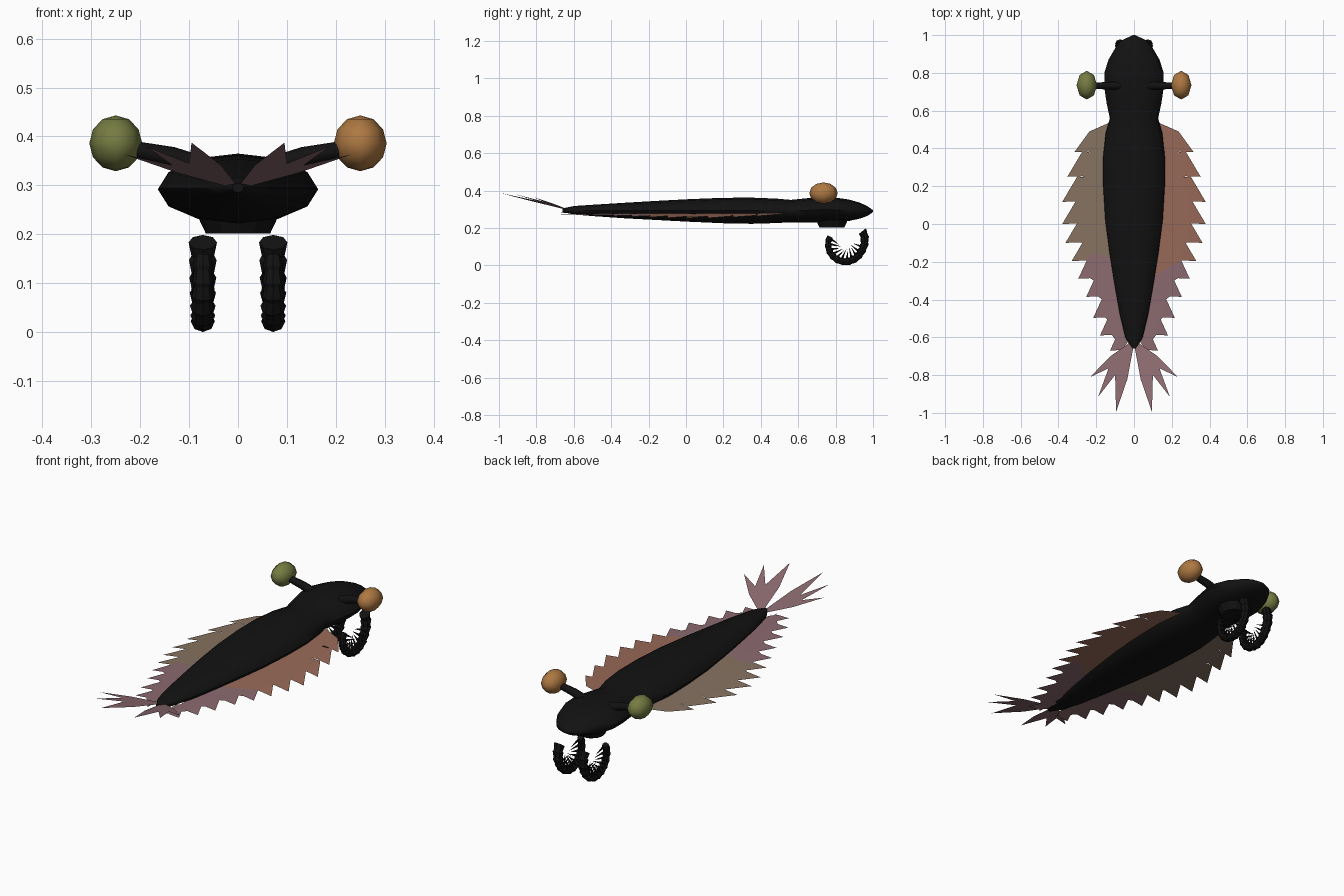
import bpy, bmesh, math
from mathutils import Vector

if "Cube" in bpy.data.objects:
    bpy.data.objects.remove(bpy.data.objects["Cube"])


def material(name, rgb):
    m = bpy.data.materials.new(name)
    m.use_nodes = True
    m.diffuse_color = (*rgb, 1)
    m.node_tree.nodes["Principled BSDF"].inputs["Base Color"].default_value = (*rgb, 1)
    return m


BLACK = material("shell black", (0.006, 0.006, 0.006))
ORANGE = material("amber orange", (0.42, 0.19, 0.055))
GREEN = material("olive green", (0.18, 0.2, 0.055))
RUST = material("rust brown", (0.32, 0.145, 0.1))
TAN = material("dull tan", (0.24, 0.17, 0.12))
MAUVE = material("dusty mauve", (0.26, 0.145, 0.16))


def build(name, bm, mats, smooth=None):
    mesh = bpy.data.meshes.new(name)
    bm.to_mesh(mesh)
    bm.free()
    ob = bpy.data.objects.new(name, mesh)
    bpy.context.collection.objects.link(ob)
    for m in mats:
        mesh.materials.append(m)
    if smooth:
        bpy.ops.object.select_all(action="DESELECT")
        ob.select_set(True)
        bpy.context.view_layer.objects.active = ob
        bpy.ops.object.shade_smooth_by_angle(angle=math.radians(smooth))
    return ob


def loft(bm, rings):
    """Skin a closed tube through equal-sized rings of points and cap its ends."""
    loops = [[bm.verts.new(p) for p in ring] for ring in rings]
    n = len(loops[0])
    for a, b in zip(loops, loops[1:]):
        for i in range(n):
            j = (i + 1) % n
            bm.faces.new((a[i], a[j], b[j], b[i]))
    bm.faces.new(loops[0])
    bm.faces.new(loops[-1][::-1])
    bmesh.ops.recalc_face_normals(bm, faces=bm.faces)


# Body: stations of (y, half width, top z, bottom z)
stations = [
    (1.0, 0.006, 0.295, 0.285), (0.97, 0.07, 0.316, 0.264), (0.93, 0.1, 0.335, 0.25),
    (0.87, 0.135, 0.352, 0.237), (0.8, 0.157, 0.362, 0.232), (0.72, 0.157, 0.365, 0.23),
    (0.64, 0.145, 0.358, 0.23), (0.56, 0.128, 0.35, 0.23), (0.48, 0.15, 0.357, 0.226),
    (0.35, 0.164, 0.362, 0.222), (0.2, 0.163, 0.361, 0.225), (0.02, 0.152, 0.354, 0.233),
    (-0.15, 0.13, 0.345, 0.242), (-0.32, 0.103, 0.335, 0.251), (-0.48, 0.075, 0.325, 0.262),
    (-0.6, 0.046, 0.317, 0.272), (-0.66, 0.012, 0.305, 0.285)]
rings = []
for y, w, top, bottom in stations:
    ring = []
    for k in range(12):
        a = k * math.tau / 12
        mid = 0.5 * (top + bottom)
        ring.append((w * math.cos(a), y, mid + 0.5 * (top - bottom) * math.sin(a)))
    rings.append(ring)
bm = bmesh.new()
loft(bm, rings)
build("body", bm, [BLACK], 60)

# Mouth disc under the head
bm = bmesh.new()
bmesh.ops.create_cone(bm, cap_ends=True, segments=12, radius1=0.066, radius2=0.085, depth=0.04)
bmesh.ops.translate(bm, verts=bm.verts, vec=(0, 0.78, 0.222))
build("mouth_disc", bm, [BLACK])


def make_eye(side, label, mat):
    bm = bmesh.new()
    bmesh.ops.create_uvsphere(bm, u_segments=8, v_segments=6, radius=1)
    bmesh.ops.scale(bm, verts=bm.verts, vec=(0.054, 0.076, 0.057))
    bmesh.ops.translate(bm, verts=bm.verts, vec=(side * 0.25, 0.735, 0.386))
    build(label + "_eye", bm, [mat], 80)
    # Stalk bends slightly on its way out to the eye
    bm = bmesh.new()
    rings = []
    for x, z, r in ((0.06, 0.33, 0.024), (0.135, 0.358, 0.02), (0.225, 0.376, 0.016)):
        rings.append([(side * (x - 0.3 * r * math.sin(a)), 0.732 + r * math.cos(a), z + r * math.sin(a))
                      for a in (k * math.tau / 8 for k in range(8))])
    loft(bm, rings)
    build(label + "_eye_stalk", bm, [BLACK], 60)


def make_claw(side, label):
    """Curled, segmented grasping limb with spines on its inner edge."""
    centre = Vector((side * 0.072, 0.852, 0.112))
    segments = 13

    def frame(t):
        a = math.radians(38 - 250 * t)
        out = Vector((0, math.cos(a), math.sin(a)))
        return out, centre + out * (0.092 + 0.024 * max(0, 1 - 4 * t))

    bm = bmesh.new()
    rings = []
    for s in range(segments):
        for f, swell in ((0.0, 1.0), (0.75, 0.82)):
            t = (s + f) / segments
            out, p = frame(t)
            r = (0.029 - 0.009 * t) * swell
            rings.append([p + Vector((r * math.cos(b), 0, 0)) + out * (r * 0.85 * math.sin(b))
                          for b in (k * math.tau / 8 for k in range(8))])
    loft(bm, rings)
    build(label + "_claw", bm, [BLACK])

    bm = bmesh.new()
    for s in range(2, segments):
        out, p = frame((s + 0.4) / segments)
        along = Vector((0, -out.z, out.y))
        for splay in (-1, 1):
            base = p - out * 0.01 + Vector((splay * 0.01, 0, 0))
            tip = p - out * (0.06 + 0.012 * (s % 2)) + along * 0.012 + Vector((splay * 0.024, 0, 0))
            corners = [bm.verts.new(base + along * d + Vector((e, 0, 0)))
                       for d, e in ((-0.007, -0.004), (0.007, -0.004), (0, 0.006))]
            apex = bm.verts.new(tip)
            for i in range(3):
                bm.faces.new((corners[i], corners[(i + 1) % 3], apex))
            bm.faces.new(corners[::-1])
    bmesh.ops.recalc_face_normals(bm, faces=bm.faces)
    build(label + "_claw_spines", bm, [BLACK])


def upward(bm):
    for f in bm.faces:
        f.normal_update()
        if f.normal.z < 0:
            f.normal_flip()


# Outer tips of the swimming flaps, front to back
flap_tips = [(0.316, 0.38), (0.353, 0.25), (0.38, 0.117), (0.38, 0.0), (0.363, -0.1),
             (0.33, -0.196), (0.295, -0.29), (0.253, -0.386), (0.216, -0.497),
             (0.18, -0.59), (0.127, -0.67)]


def make_flaps(side, label, front_mat):
    bm = bmesh.new()
    for i, (tx, ty) in enumerate(flap_tips):
        reach = 0.08 if i < 6 else 0.062
        root = tx * 0.28
        outline = [(root, ty + 0.175 if i == 0 else ty + 0.02 if i == 6 and side > 0 else ty + 0.11),
                   (tx - reach, ty + (0.11 if i == 0 else 0.135)), (tx, ty),
                   (tx - reach, ty + 0.003), (root, ty - 0.085 if i < 10 else ty + 0.04)]
        verts = [bm.verts.new((side * x, y, 0.279 - 0.2 * x * x - side * 0.0009 * (i - 5)))
                 for x, y in outline]
        for ids in ((0, 1, 3, 4), (1, 2, 3)):
            face = bm.faces.new([verts[k] for k in ids])
            face.material_index = 0 if i < 6 else 1
    upward(bm)
    build(label + "_swimming_flaps", bm, [front_mat, MAUVE])


# Tail leaves: inner edge, tip, outer edge
leaves = [((0.035, -0.82), (0.095, -0.995), (0.1, -0.8)),
          ((0.085, -0.78), (0.19, -0.915), (0.135, -0.765)),
          ((0.115, -0.755), (0.232, -0.81), (0.125, -0.7))]


def make_tail(side, label):
    bm = bmesh.new()
    for leaf in leaves:
        outline = [(0.002, -0.645)] + list(leaf) + [(0.025, -0.63)]
        bm.faces.new([bm.verts.new((side * x, y, 0.3 + 0.22 * (-0.65 - y) + 0.12 * x))
                      for x, y in outline])
    upward(bm)
    build(label + "_tail_fan", bm, [MAUVE])


for side, label, eye_mat, flap_mat in ((1, "left", ORANGE, RUST), (-1, "right", GREEN, TAN)):
    make_eye(side, label, eye_mat)
    make_claw(side, label)
    make_flaps(side, label, flap_mat)
    make_tail(side, label)
